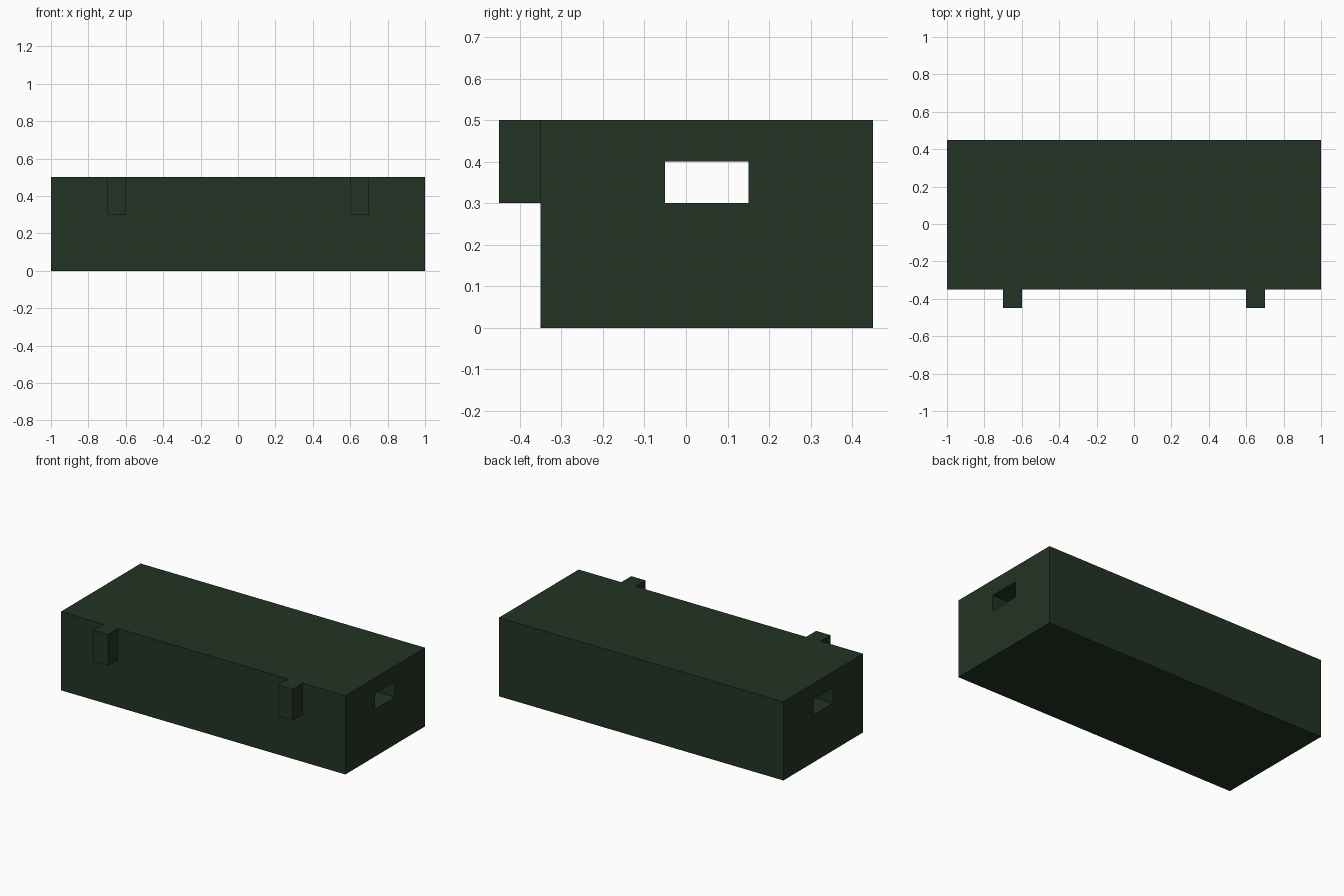
import bpy
import bmesh
import math
from mathutils import Matrix, Vector

if "Cube" in bpy.data.objects:
    bpy.data.objects.remove(bpy.data.objects["Cube"])

green = bpy.data.materials.new("dark green")
green.diffuse_color = (0.0160, 0.0343, 0.0176, 1)
green.use_nodes = True
green.node_tree.nodes["Principled BSDF"].inputs["Base Color"].default_value = green.diffuse_color

# Solid block
bm = bmesh.new()
bmesh.ops.create_cube(bm, size=1, matrix=Matrix.Translation((0, 0.05, 0.25))
                      @ Matrix.Diagonal((2, 0.8, 0.5, 1)))


def cut(axis, value):
    normal = Vector((0, 0, 0))
    normal[axis] = 1
    bmesh.ops.bisect_plane(bm, geom=bm.verts[:] + bm.edges[:] + bm.faces[:],
                           plane_co=normal * value, plane_no=normal)


# Guide cuts for the lugs and the slot
for axis, values in ((0, (-0.7, -0.6, 0.6, 0.7)), (1, (-0.05, 0.15)), (2, (0.3, 0.4))):
    for value in values:
        cut(axis, value)

# Two lugs pulled out of the front, flush with the top
lugs = []
for f in bm.faces:
    c = f.calc_center_median()
    if f.normal.y < -0.9 and 0.6 < abs(c.x) < 0.7 and c.z > 0.3:
        lugs.append(f)
new = bmesh.ops.extrude_face_region(bm, geom=lugs)["geom"]
bmesh.ops.translate(bm, vec=(0, -0.1, 0),
                    verts=[v for v in new if isinstance(v, bmesh.types.BMVert)])

# Slot running through the block from end to end
bm.normal_update()
ends = []
for f in bm.faces:
    c = f.calc_center_median()
    if abs(c.x) > 0.99 and -0.05 < c.y < 0.15 and 0.3 < c.z < 0.4:
        ends.append(f)
rims = [e for f in ends for e in f.edges]
bmesh.ops.delete(bm, geom=ends, context='FACES_ONLY')
bmesh.ops.bridge_loops(bm, edges=rims)

# Tidy the flat faces
bmesh.ops.dissolve_limit(bm, angle_limit=math.radians(1),
                         verts=bm.verts[:], edges=bm.edges[:])
# Split the end faces above and below the slot so they stay valid around the hole
bmesh.ops.recalc_face_normals(bm, faces=bm.faces[:])

mesh = bpy.data.meshes.new("slotted_block")
bm.to_mesh(mesh)
bm.free()
mesh.materials.append(green)
bpy.context.collection.objects.link(bpy.data.objects.new("slotted_block", mesh))
